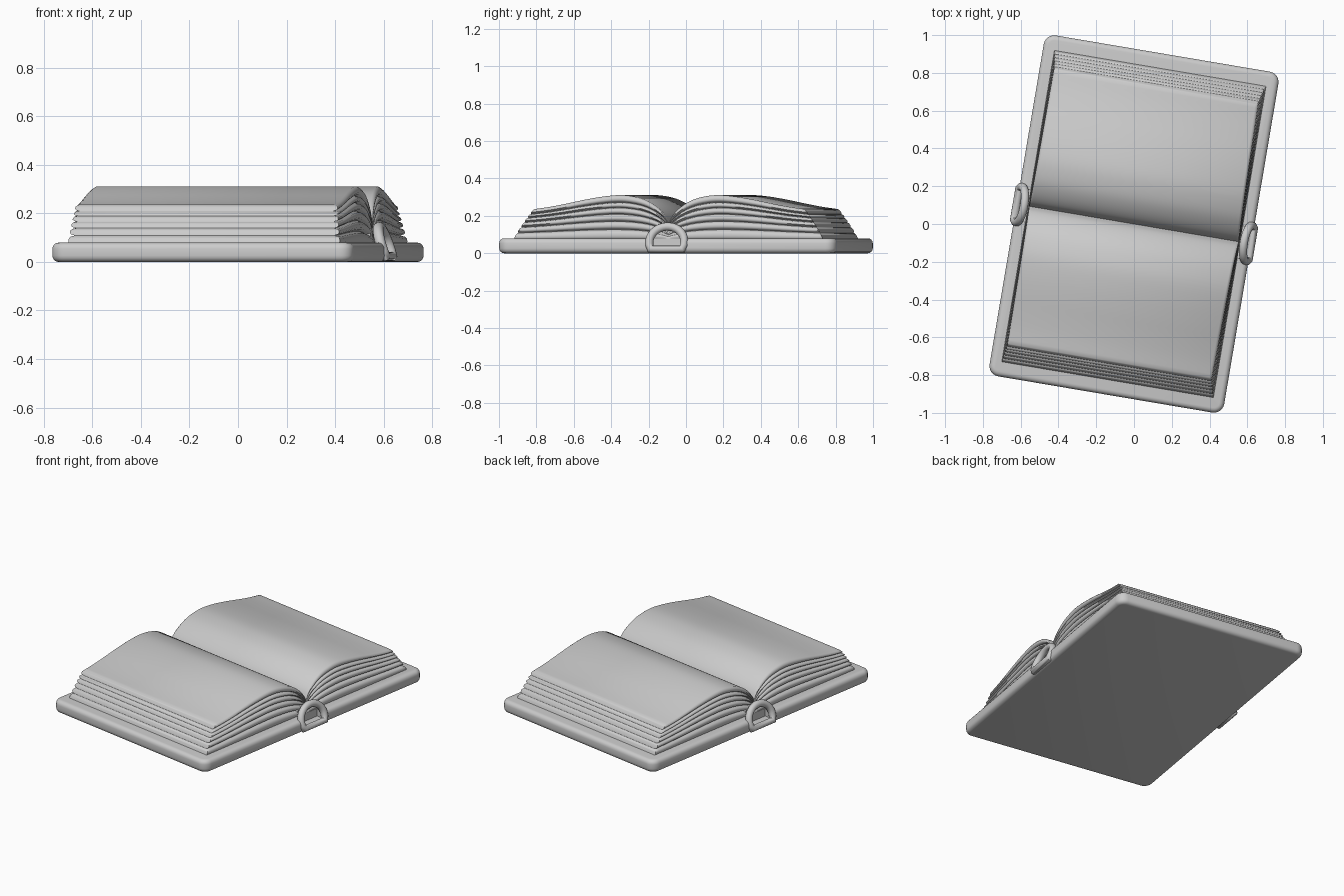
import bpy, bmesh, math
from mathutils import Vector

if "Cube" in bpy.data.objects:
    bpy.data.objects.remove(bpy.data.objects["Cube"])

TURN = math.radians(-9.6)
HALF_W, HALF_L, COVER_H = 0.63, 0.915, 0.08

grey = bpy.data.materials.new("plain_grey")
grey.use_nodes = True
grey.diffuse_color = (0.6, 0.6, 0.6, 1)
grey.node_tree.nodes["Principled BSDF"].inputs["Base Color"].default_value = (0.6, 0.6, 0.6, 1)


def select(ob):
    bpy.ops.object.select_all(action='DESELECT')
    ob.select_set(True)
    bpy.context.view_layer.objects.active = ob


def finish(ob, angle=40):
    """Apply modifiers, shade, colour and turn a part into place."""
    select(ob)
    bpy.ops.object.convert(target='MESH')
    ob = bpy.context.object
    ob.data.materials.clear()
    ob.data.materials.append(grey)
    bpy.ops.object.shade_smooth_by_angle(angle=math.radians(angle))
    ob.rotation_euler.z = TURN
    return ob


def from_bmesh(name, bm):
    bmesh.ops.recalc_face_normals(bm, faces=bm.faces)
    mesh = bpy.data.meshes.new(name)
    bm.to_mesh(mesh)
    bm.free()
    ob = bpy.data.objects.new(name, mesh)
    bpy.context.collection.objects.link(ob)
    return ob


def box(name, lo, hi):
    bm = bmesh.new()
    bmesh.ops.create_cube(bm, size=1)
    lo, hi = Vector(lo), Vector(hi)
    for v in bm.verts:
        v.co = (lo + hi) / 2 + v.co * (hi - lo)
    return from_bmesh(name, bm)


def smooth_path(points, steps):
    """Catmull-Rom curve through 2D points."""
    pts = [Vector(p) for p in points]
    pts = [2 * pts[0] - pts[1]] + pts + [2 * pts[-1] - pts[-2]]
    out = []
    for a, b, c, d in zip(pts, pts[1:], pts[2:], pts[3:]):
        for i in range(steps):
            t = i / steps
            out.append(0.5 * (2 * b + (c - a) * t + (2 * a - 5 * b + 4 * c - d) * t ** 2
                              + (3 * b - a - 3 * c + d) * t ** 3))
    return out + [pts[-2]]


# Cover: rounded slab, notched at both ends of the spine
bm = bmesh.new()
outline = []
R = 0.055
for sx, sy, start in ((1, 1, 0), (-1, 1, 90), (-1, -1, 180), (1, -1, 270)):
    for i in range(7):
        a = math.radians(start + 15 * i)
        outline.append((sx * (HALF_W - R) + R * math.cos(a), sy * (HALF_L - R) + R * math.sin(a)))
base = bm.faces.new([bm.verts.new((x, y, 0)) for x, y in outline])
top = bmesh.ops.extrude_face_region(bm, geom=[base])["geom"]
bmesh.ops.translate(bm, vec=(0, 0, COVER_H), verts=[g for g in top if isinstance(g, bmesh.types.BMVert)])
rims = [e for e in bm.edges if abs(e.verts[0].co.z - e.verts[1].co.z) < 1e-5]
bmesh.ops.bevel(bm, geom=rims, offset=0.026, segments=4, profile=0.5, affect='EDGES')
cover = from_bmesh("cover", bm)
cutters = []
for side in (-1, 1):
    cut = box("notch_cutter", (min(side * 0.57, side), -0.085, 0.03), (max(side * 0.57, side), 0.085, 0.2))
    cut.hide_render = True
    mod = cover.modifiers.new("notch", 'BOOLEAN')
    mod.object, mod.operation = cut, 'DIFFERENCE'
    cutters.append(cut)
finish(cover)
for cut in cutters:
    bpy.data.objects.remove(cut)

# Pages: one arched half with ridged sides, mirrored over the gutter
arch = smooth_path([(0, 0.165), (0.025, 0.21), (0.07, 0.252), (0.13, 0.286), (0.2, 0.305), (0.27, 0.311),
                    (0.36, 0.303), (0.46, 0.286), (0.56, 0.265), (0.65, 0.248), (0.735, 0.236)], 4)
bands = [0, 0.24, 0.42, 0.58, 0.72, 0.84, 1]
rows = []
for lo, hi in zip(bands, bands[1:]):
    for f, inset in ((0, 0.02), (0.15, 0.006), (0.35, 0), (0.65, 0), (0.85, 0.005), (0.97, 0.02)):
        if hi == 1 and f > 0.9:
            f, inset = 1, 0.013
        rows.append((lo + (hi - lo) * f, inset))

bm = bmesh.new()
sides = []
for sign in (-1, 1):
    columns = []
    for i, p in enumerate(arch):
        s = i / (len(arch) - 1)
        column = []
        for t, inset in rows:
            edge = 0.84 - 0.105 * t ** 1.2
            y = p.x * edge / 0.735 - (inset * 0.2 if i == len(arch) - 1 else 0)
            z = 0.07 + (p.y - 0.07) * t
            width = 0.57 - (0.008 + 0.022 * s * (1 if sign > 0 else 0.4)) * t
            column.append(bm.verts.new((sign * (width - inset), y, z)))
        columns.append(column)
    sides.append(columns)
    for a, b in zip(columns, columns[1:]):
        for k in range(len(rows) - 1):
            bm.faces.new((a[k], b[k], b[k + 1], a[k + 1]))
left, right = sides
for i in range(len(arch) - 1):
    for k in (0, -1):
        bm.faces.new((left[i][k], right[i][k], right[i + 1][k], left[i + 1][k]))
for k in range(len(rows) - 1):
    bm.faces.new((left[-1][k], right[-1][k], right[-1][k + 1], left[-1][k + 1]))
pages = from_bmesh("pages", bm)
mirror = pages.modifiers.new("mirror", 'MIRROR')
mirror.use_axis = (False, True, False)
finish(pages, 50)

# Spine: core under the gutter with a leaning rounded loop at each end
loop = [(0.085, 0.022), (0.094, 0.045)]
loop += [(0.095 * math.cos(math.radians(a)), 0.06 + 0.083 * math.sin(math.radians(a))) for a in range(5, 180, 10)]
loop += [(-0.094, 0.045), (-0.085, 0.022)]

bm = bmesh.new()
ends = [[bm.verts.new((x, y, z)) for y, z in loop] for x in (-0.565, 0.565)]
for ring in ends:
    bm.faces.new(ring)
for i in range(len(loop)):
    j = (i + 1) % len(loop)
    bm.faces.new((ends[0][i], ends[0][j], ends[1][j], ends[1][i]))
finish(from_bmesh("spine_core", bm))

for name, side in (("left_spine_loop", 1), ("right_spine_loop", -1)):
    curve = bpy.data.curves.new(name, 'CURVE')
    curve.dimensions = '3D'
    curve.bevel_depth, curve.bevel_resolution = 0.022, 4
    line = curve.splines.new('POLY')
    line.points.add(len(loop) - 1)
    line.use_cyclic_u = True
    for point, (y, z) in zip(line.points, loop):
        point.co = (side * (0.637 - 0.33 * z), y, z, 1)
    ob = bpy.data.objects.new(name, curve)
    bpy.context.collection.objects.link(ob)
    finish(ob, 60)
